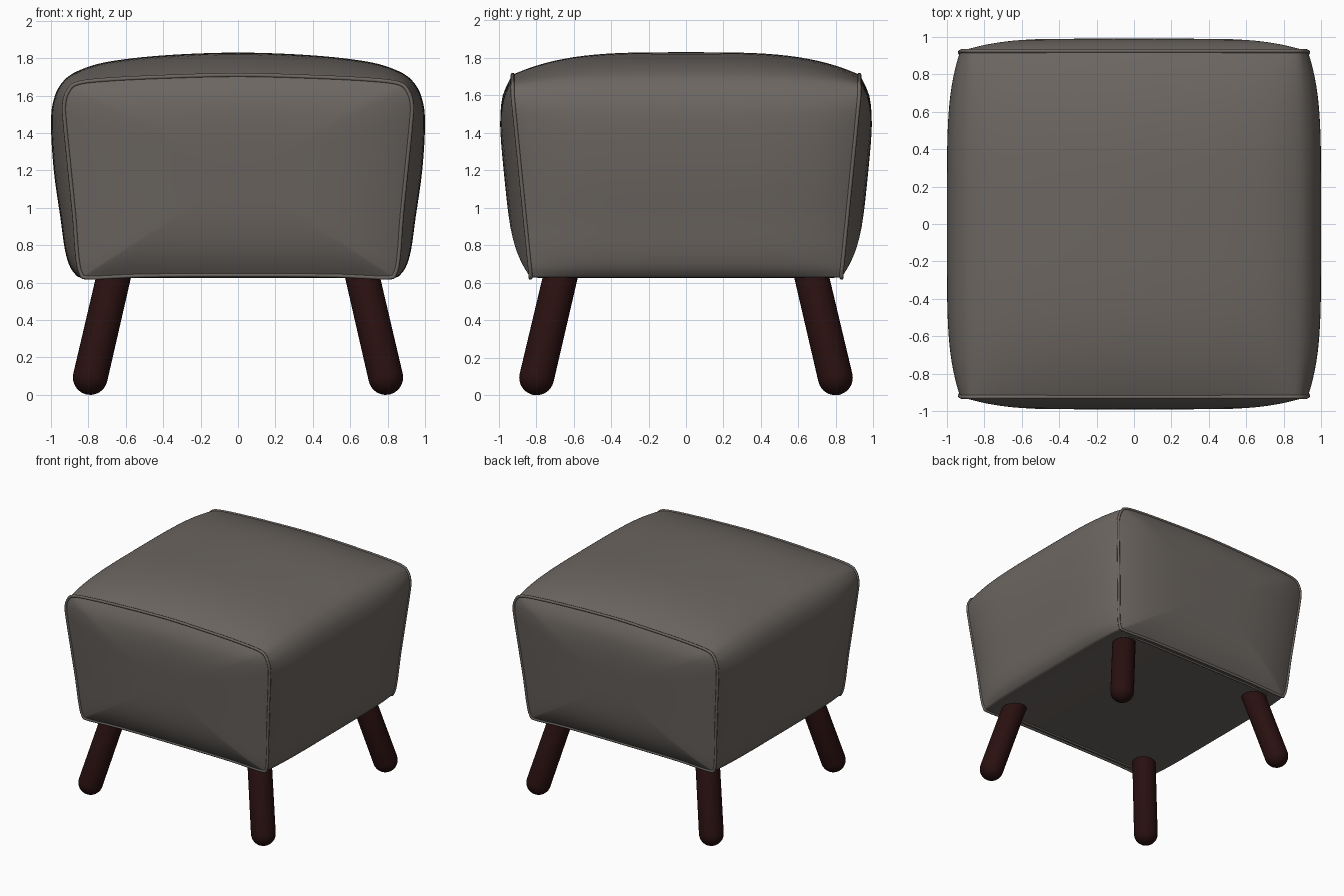
import bpy, bmesh, math
from mathutils import Vector

cube = bpy.data.objects.get("Cube")
if cube:
    bpy.data.objects.remove(cube)


def material(name, rgb, rough):
    m = bpy.data.materials.new(name)
    m.use_nodes = True
    m.diffuse_color = (*rgb, 1)
    bsdf = m.node_tree.nodes["Principled BSDF"]
    bsdf.inputs["Base Color"].default_value = (*rgb, 1)
    bsdf.inputs["Roughness"].default_value = rough
    return m


fabric = material("warm grey upholstery", (0.15, 0.133, 0.12), 0.7)
wood = material("dark red brown wood", (0.022, 0.005, 0.005), 0.5)


def finish(bm, name, mat, angle):
    bmesh.ops.recalc_face_normals(bm, faces=bm.faces)
    mesh = bpy.data.meshes.new(name)
    bm.to_mesh(mesh)
    bm.free()
    mesh.materials.append(mat)
    ob = bpy.data.objects.new(name, mesh)
    bpy.context.collection.objects.link(ob)
    bpy.ops.object.select_all(action="DESELECT")
    ob.select_set(True)
    bpy.context.view_layer.objects.active = ob
    bpy.ops.object.shade_smooth_by_angle(angle=math.radians(angle))
    return ob


def loop_from_half(half, steps=5):
    """Mirror a half outline in x and smooth it into a closed loop."""
    pts = [Vector(p) for p in half]
    pts += [Vector((-p.x, p.y)) for p in pts[-2:0:-1]]
    n, out = len(pts), []
    for i in range(n):
        a, b, c, d = (pts[(i + k) % n] for k in (-1, 0, 1, 2))
        for s in range(steps):
            t = s / steps
            out.append(0.5 * (2 * b + (c - a) * t + (2 * a - 5 * b + 4 * c - d) * t ** 2
                              + (3 * b - a - 3 * c + d) * t ** 3))
    return out


# Cushion outlines (x, z): across the middle and at the end seams
middle = loop_from_half([(0, .64), (.5, .638), (.8, .625), (.875, .65), (.92, .75), (.95, .95),
                         (.985, 1.2), (1, 1.45), (.985, 1.58), (.94, 1.67), (.86, 1.73),
                         (.7, 1.78), (.4, 1.815), (0, 1.83)])
seam = loop_from_half([(0, .64), (.5, .638), (.79, .627), (.84, .65), (.86, .75), (.875, .95),
                       (.9, 1.2), (.925, 1.45), (.93, 1.55), (.91, 1.62), (.86, 1.665),
                       (.7, 1.685), (.4, 1.70), (0, 1.71)])


def depth(z):
    return .83 + .095 * min(max((z - .65) / .95, 0), 1)


def section(t):
    wx, wz = abs(t) ** 5, abs(t) ** 3.5
    ring = []
    for m, s in zip(middle, seam):
        z = m.y + (s.y - m.y) * wz
        ring.append(Vector((m.x + (s.x - m.x) * wx, t * depth(z), z)))
    return ring


def end_ring(side, f):
    ring = []
    for s in seam:
        z = 1.17 + (s.y - 1.17) * f
        ring.append(Vector((s.x * f, side * (depth(z) + .088 * (1 - f ** 4)), z)))
    return ring


# Cushion: domed band, closed by a bulging panel at the front and back
inset = [.97, .94, .9, .85, .79, .72, .62, .5, .35, .18, .06]
rings = [end_ring(-1, f) for f in reversed(inset)]
rings += [section(math.sin(math.pi * i / 40)) for i in range(-20, 21)]
rings += [end_ring(1, f) for f in inset]
bm = bmesh.new()
rows = [[bm.verts.new(p) for p in ring] for ring in rings]
count = len(middle)
for a, b in zip(rows, rows[1:]):
    for i in range(count):
        j = (i + 1) % count
        bm.faces.new((a[i], a[j], b[j], b[i]))
bm.faces.new(rows[0])
bm.faces.new(rows[-1])
finish(bm, "cushion", fabric, 42)


def piping(name, path, radius):
    """Closed thin tube along a path."""
    bm = bmesh.new()
    n, sides, tubes = len(path), 8, []
    centre = sum(path, Vector()) / n
    for i, p in enumerate(path):
        along = (path[(i + 1) % n] - path[i - 1]).normalized()
        u = along.cross(p - centre).normalized()
        v = along.cross(u)
        tubes.append([bm.verts.new(p + radius * (u * math.cos(k * math.tau / sides)
                                                 + v * math.sin(k * math.tau / sides)))
                      for k in range(sides)])
    for i in range(n):
        a, b = tubes[i], tubes[(i + 1) % n]
        for k in range(sides):
            m = (k + 1) % sides
            bm.faces.new((a[k], a[m], b[m], b[k]))
    finish(bm, name, fabric, 60)


# Piping on the end seams and around the underside
piping("front_piping", section(-1), .011)
piping("back_piping", section(1), .011)


def rounded(c):
    return math.copysign(abs(c) ** .2, c)


angles = [math.tau * i / 96 for i in range(96)]
piping("underside_piping", [Vector((.82 * rounded(math.cos(a)), .79 * rounded(math.sin(a)), .634))
                            for a in angles], .008)

# Splayed legs with rounded feet
for sx, side in ((1, "left"), (-1, "right")):
    for sy, end in ((-1, "front"), (1, "back")):
        foot = Vector((sx * .79, sy * .797, .093))
        top = Vector((sx * .64, sy * .645, .74))
        bm = bmesh.new()
        bmesh.ops.create_uvsphere(bm, u_segments=32, v_segments=16, radius=.093)
        for v in bm.verts:
            if v.co.z > .001:
                v.co.z += (top - foot).length
        turn = Vector((0, 0, 1)).rotation_difference(top - foot)
        for v in bm.verts:
            v.co = foot + turn @ v.co
        finish(bm, f"{end}_{side}_leg", wood, 40)
